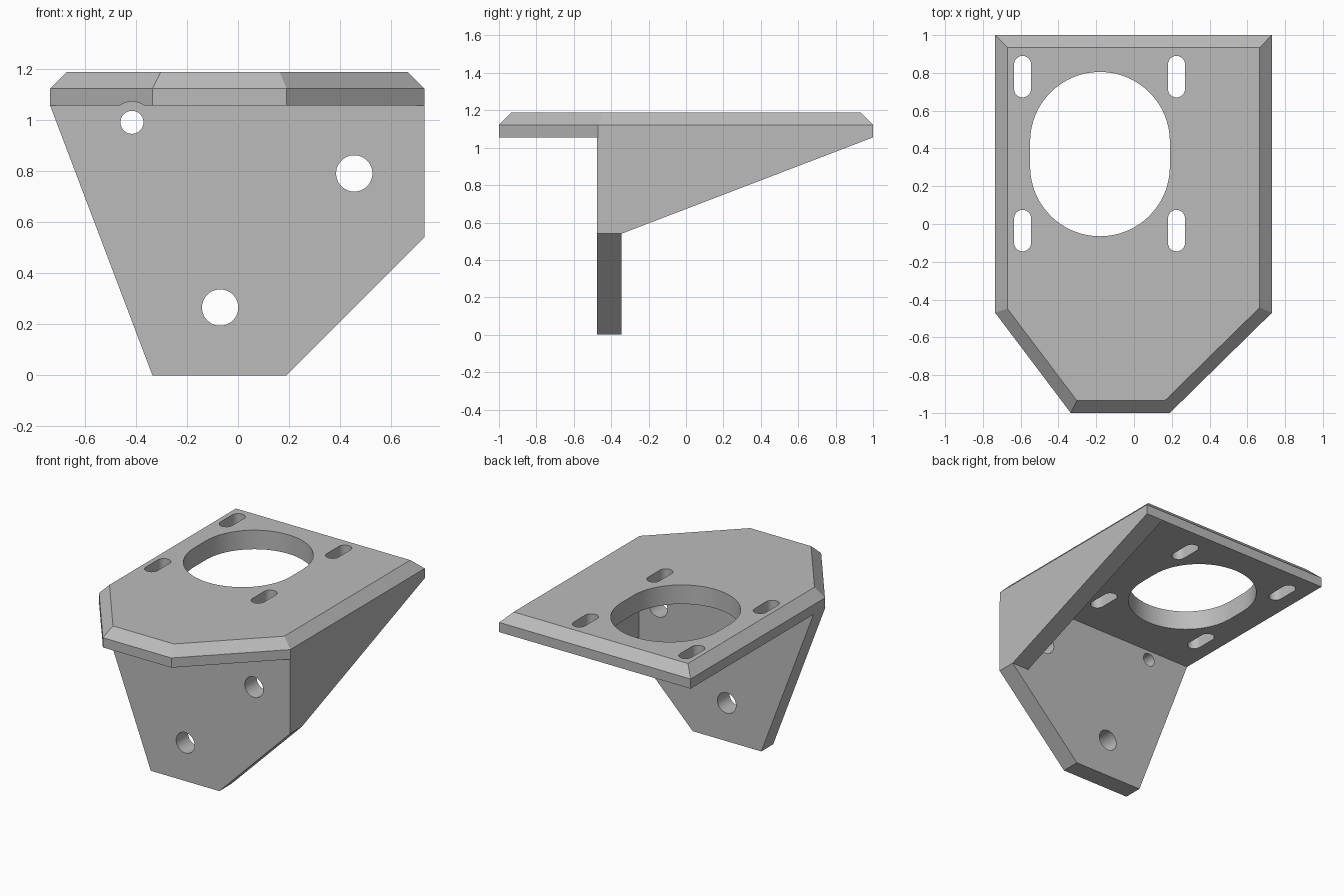
import bpy, bmesh, math
from mathutils import Vector

cube = bpy.data.objects.get("Cube")
if cube:
    bpy.data.objects.remove(cube, do_unlink=True)

THICK = 0.13
RIGHT, LEFT, FRONT = -0.735, 0.73, -0.475
UNDER, TOP = 1.055, 1.187

grey = bpy.data.materials.new("plain grey")
grey.use_nodes = True
grey.diffuse_color = (0.5, 0.5, 0.5, 1)
grey.node_tree.nodes["Principled BSDF"].inputs["Base Color"].default_value = (0.5, 0.5, 0.5, 1)


def prism(name, outline, axis, start, end, chamfer=0):
    """Extrude a 2D outline along an axis, with an optional chamfer at the far end."""
    place = {"x": lambda a, b: (start, a, b),
             "y": lambda a, b: (a, start, b),
             "z": lambda a, b: (a, b, start)}[axis]
    push = Vector([(end - start) * (axis == k) for k in "xyz"])
    bm = bmesh.new()
    face = bm.faces.new([bm.verts.new(place(a, b)) for a, b in outline])
    out = bmesh.ops.extrude_face_region(bm, geom=[face])["geom"]
    bmesh.ops.translate(bm, vec=push, verts=[v for v in out if isinstance(v, bmesh.types.BMVert)])
    bmesh.ops.recalc_face_normals(bm, faces=bm.faces)
    if chamfer:
        rim = [e for e in out if isinstance(e, bmesh.types.BMEdge)]
        bmesh.ops.bevel(bm, geom=rim, offset=chamfer, segments=1, affect="EDGES")
    mesh = bpy.data.meshes.new(name)
    bm.to_mesh(mesh)
    bm.free()
    mesh.materials.append(grey)
    obj = bpy.data.objects.new(name, mesh)
    bpy.context.collection.objects.link(obj)
    return obj


def slot(u, v, radius, straight=0, steps=24):
    """Outline of a circle, or of a slot stretched along v."""
    pts = []
    for side in (1, -1):
        for i in range(steps + (1 if straight else 0)):
            t = math.pi * i / steps
            pts.append((u + side * radius * math.cos(t),
                        v + side * (radius * math.sin(t) + straight / 2)))
    return pts


def combine(target, tool, operation):
    mod = target.modifiers.new(operation.lower(), "BOOLEAN")
    mod.operation, mod.solver, mod.object = operation, "EXACT", tool
    bpy.context.view_layer.objects.active = target
    bpy.ops.object.modifier_apply(modifier=mod.name)
    bpy.data.objects.remove(tool, do_unlink=True)


# Chamfered mounting plate
bracket = prism("mounting_bracket", [(RIGHT, 1), (LEFT, 1), (LEFT, -0.47), (0.19, -1),
                                     (-0.335, -1), (RIGHT, -0.47)], "z", UNDER, TOP, 0.065)

# Upright front wall and triangular side gusset
wall = prism("front_wall", [(RIGHT, UNDER), (-0.335, 0), (0.19, 0), (LEFT, 0.54),
                            (LEFT, UNDER)], "y", FRONT, FRONT + THICK)
gusset = prism("side_gusset", [(FRONT, 0.54), (FRONT + THICK, 0.54), (1, UNDER),
                               (FRONT, UNDER)], "x", LEFT - THICK, LEFT)
combine(bracket, wall, "UNION")
combine(bracket, gusset, "UNION")

# Large opening and four adjustment slots in the plate
combine(bracket, prism("opening_cutter", slot(-0.18, 0.37, 0.37, 0.13, 32), "z", 1, 1.3), "DIFFERENCE")
for x in (-0.59, 0.225):
    for y in (-0.035, 0.78):
        combine(bracket, prism("slot_cutter", slot(x, y, 0.045, 0.13, 12), "z", 1, 1.3), "DIFFERENCE")

# Screw holes in the wall
for x, z, r in ((0.455, 0.79, 0.071), (-0.07, 0.265, 0.071), (-0.415, 0.99, 0.045)):
    combine(bracket, prism("screw_cutter", slot(x, z, r), "y", -0.6, -0.2), "DIFFERENCE")

# Screw head clearance under the plate overhang
combine(bracket, prism("clearance_cutter", slot(-0.415, 0.99, 0.081), "y", -1.1, FRONT), "DIFFERENCE")

bpy.ops.object.select_all(action="DESELECT")
bracket.select_set(True)
bpy.context.view_layer.objects.active = bracket
bpy.ops.object.shade_smooth_by_angle(angle=math.radians(25))
